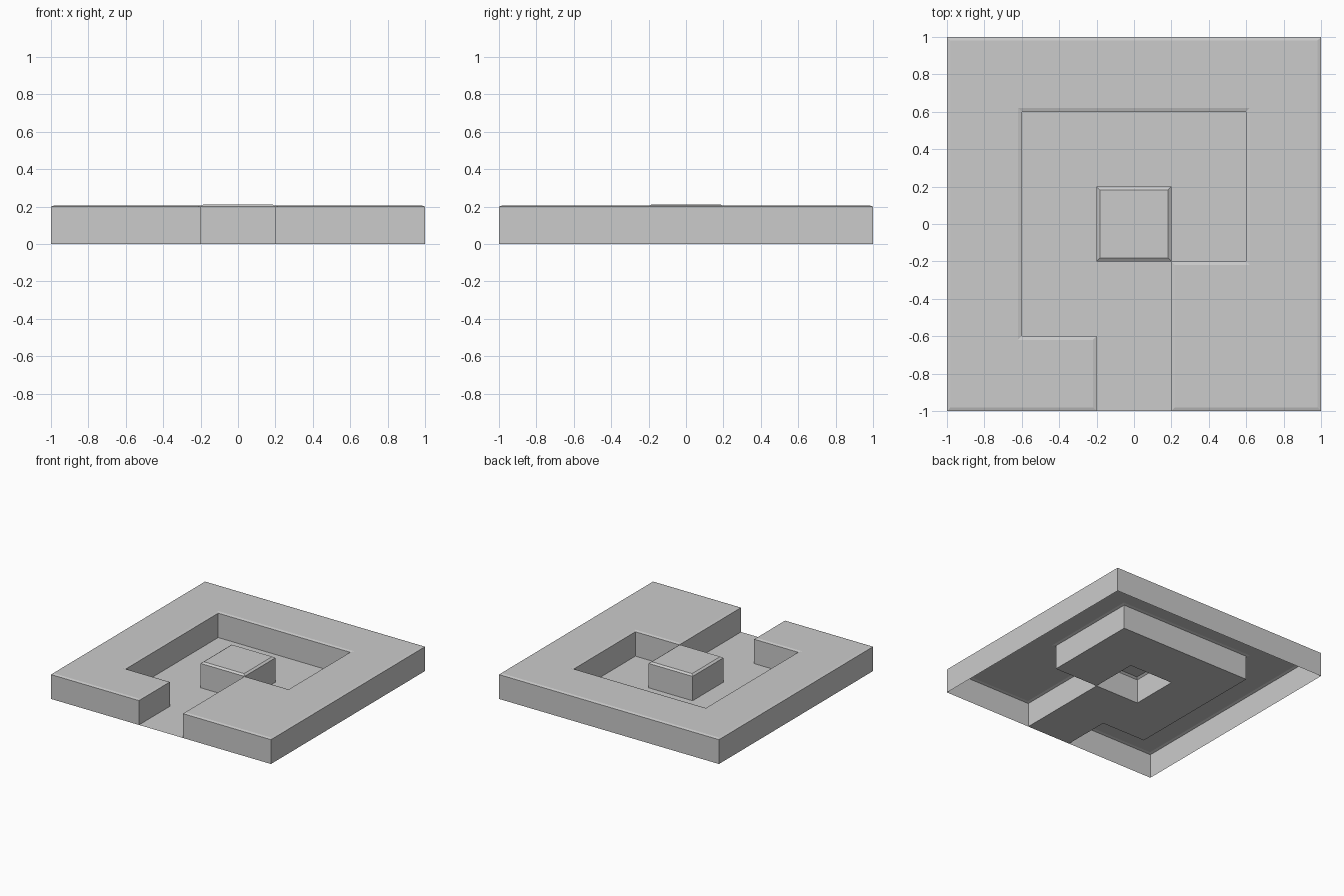
import bpy
import bmesh
from mathutils import Vector

cube = bpy.data.objects.get("Cube")
if cube:
    bpy.data.objects.remove(cube, do_unlink=True)

grey = bpy.data.materials.new("light_grey")
grey.use_nodes = True
COLOUR = (0.6, 0.6, 0.6, 1)
grey.diffuse_color = COLOUR
grey.node_tree.nodes["Principled BSDF"].inputs["Base Color"].default_value = COLOUR

WALL = 0.2


def inset(outline, d):
    """Move every edge of a counter-clockwise right-angled outline inwards by d."""
    pts = [Vector(p) for p in outline]
    result = []
    for i, p in enumerate(pts):
        a = (p - pts[i - 1]).normalized()
        b = (pts[(i + 1) % len(pts)] - p).normalized()
        result.append(p + d * Vector((-a.y - b.y, a.x + b.x)))
    return result


def build(name, loops):
    """Join loops of (outline, height) with side faces and cap the last one."""
    bm = bmesh.new()
    rings = [[bm.verts.new((x, y, z)) for x, y in pts] for pts, z in loops]
    for low, high in zip(rings, rings[1:]):
        for i in range(len(low)):
            j = (i + 1) % len(low)
            bm.faces.new((low[i], low[j], high[j], high[i]))
    bm.faces.new(rings[-1])
    mesh = bpy.data.meshes.new(name)
    bm.to_mesh(mesh)
    bm.free()
    mesh.materials.append(grey)
    obj = bpy.data.objects.new(name, mesh)
    bpy.context.collection.objects.link(obj)


def hollow_block(name, outline, bevel, top):
    """Thin walls, a shallow sloping rim and a flat roof, open underneath."""
    build(name, [(outline, 0), (outline, WALL), (inset(outline, bevel), top)])


# Raised surround with the entrance channel and the stepped court
surround = [(-1, -1), (-.2, -1), (-.2, -.6), (-.6, -.6), (-.6, .6), (.6, .6),
            (.6, -.2), (.2, -.2), (.2, -1), (1, -1), (1, 1), (-1, 1)]
hollow_block("surround", surround, 0.02, 0.206)

# Central pillar
pillar = [(-.2, -.2), (.2, -.2), (.2, .2), (-.2, .2)]
hollow_block("pillar", pillar, 0.017, 0.212)

# Floor of the court and channel, open under the pillar
for name, x0, x1, y0, y1 in (("court_floor_back", -.6, .6, .2, .6),
                             ("court_floor_left", -.6, -.2, -.6, .2),
                             ("court_floor_right", .2, .6, -.2, .2),
                             ("channel_floor", -.2, .2, -1, -.2)):
    build(name, [([(x0, y0), (x1, y0), (x1, y1), (x0, y1)], 0)])
